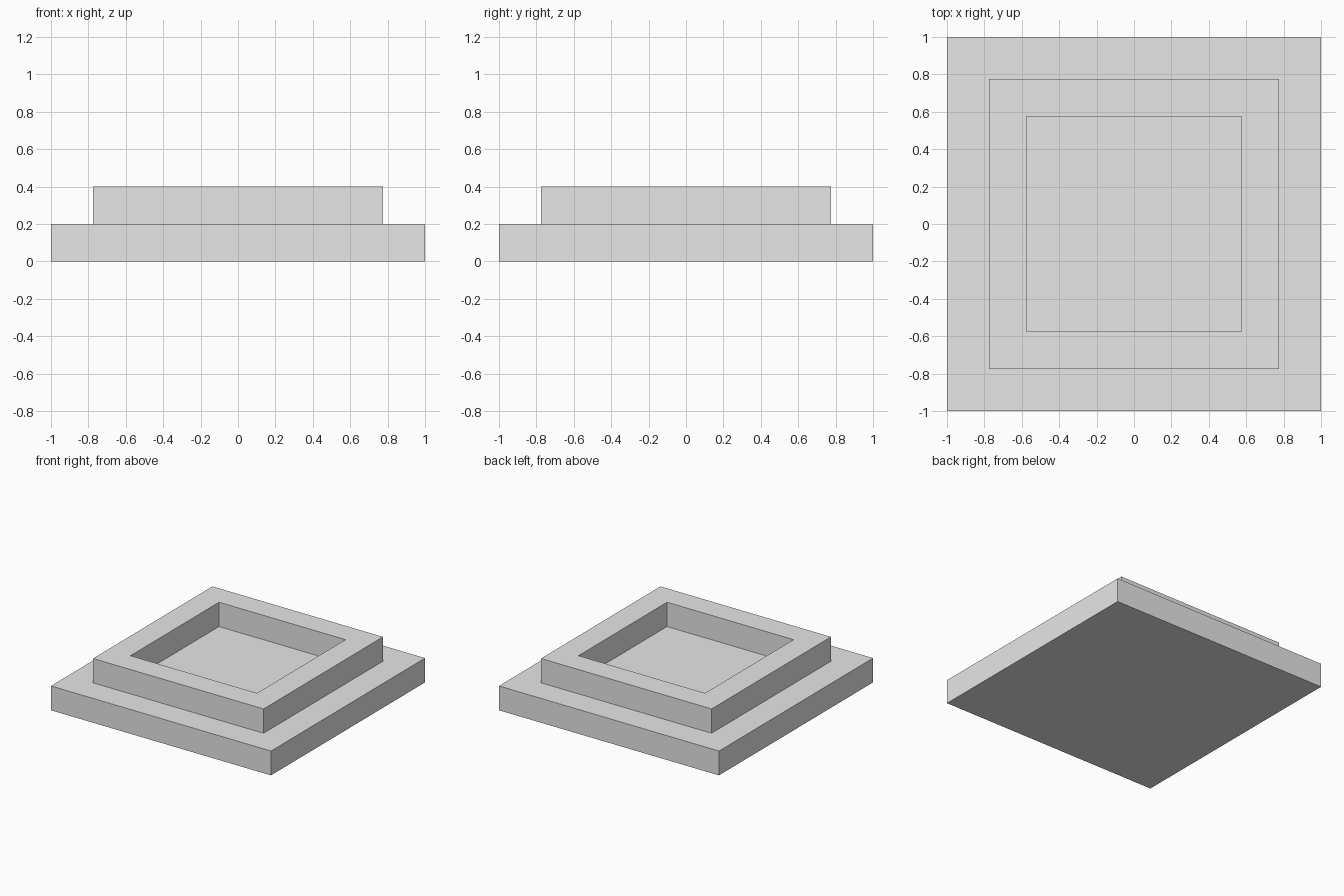
import bpy
import bmesh

# Remove the default cube
default = bpy.data.objects.get("Cube")
if default:
    bpy.data.objects.remove(default, do_unlink=True)

# Plain grey material
GREY = (0.8, 0.8, 0.8, 1.0)
grey = bpy.data.materials.new("light_grey")
grey.use_nodes = True
grey.diffuse_color = GREY
grey.node_tree.nodes["Principled BSDF"].inputs["Base Color"].default_value = GREY

BASE_HALF = 1.0      # half width of the lower slab
STEP_HALF = 0.775    # half width of the raised step
RECESS_HALF = 0.575  # half width of the square recess
LAYER = 0.2          # height of each layer


def inset_top(bm, face, width):
    """Inset a face and return the inner face."""
    bmesh.ops.inset_region(bm, faces=[face], thickness=width, use_even_offset=True)
    return face


def extrude_face(bm, face, height):
    """Extrude a face vertically and return the moved face."""
    result = bmesh.ops.extrude_discrete_faces(bm, faces=[face])
    moved = result["faces"][0]
    bmesh.ops.translate(bm, verts=moved.verts, vec=(0, 0, height))
    return moved


# Stepped plinth: slab, raised step, then a recess sunk back to the slab level
bm = bmesh.new()
bmesh.ops.create_cube(bm, size=1.0)
bmesh.ops.scale(bm, verts=bm.verts, vec=(2 * BASE_HALF, 2 * BASE_HALF, LAYER))
bmesh.ops.translate(bm, verts=bm.verts, vec=(0, 0, LAYER / 2))
bm.normal_update()
top = max(bm.faces, key=lambda f: f.calc_center_median().z)
top = inset_top(bm, top, BASE_HALF - STEP_HALF)
top = extrude_face(bm, top, LAYER)
bm.normal_update()
top = inset_top(bm, top, STEP_HALF - RECESS_HALF)
extrude_face(bm, top, -LAYER)
bmesh.ops.recalc_face_normals(bm, faces=bm.faces)

mesh = bpy.data.meshes.new("stepped_plinth")
bm.to_mesh(mesh)
bm.free()
mesh.materials.append(grey)
plinth = bpy.data.objects.new("stepped_plinth", mesh)
bpy.context.collection.objects.link(plinth)
